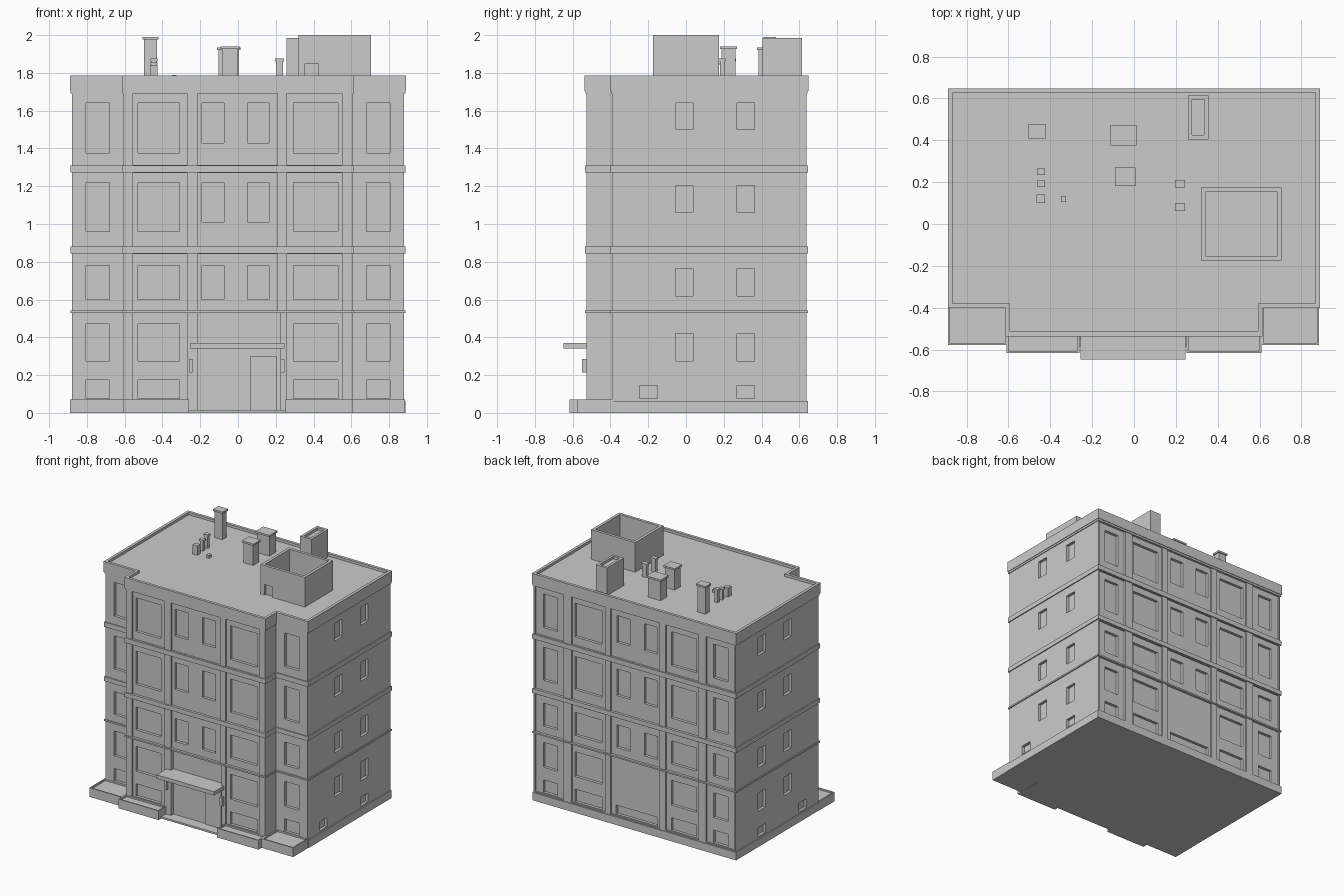
import bpy, bmesh

if "Cube" in bpy.data.objects:
    bpy.data.objects.remove(bpy.data.objects["Cube"])


def finish(name, bm):
    bmesh.ops.recalc_face_normals(bm, faces=bm.faces)
    me = bpy.data.meshes.new(name)
    bm.to_mesh(me)
    bm.free()
    ob = bpy.data.objects.new(name, me)
    bpy.context.collection.objects.link(ob)
    return ob


def add_prism(bm, pts, z0, z1):
    low = [bm.verts.new((x, y, z0)) for x, y in pts]
    high = [bm.verts.new((x, y, z1)) for x, y in pts]
    n = len(pts)
    bm.faces.new(low[::-1])
    top = bm.faces.new(high)
    for i in range(n):
        j = (i + 1) % n
        bm.faces.new((low[i], low[j], high[j], high[i]))
    return top


def rect(x0, x1, y0, y1):
    return [(x0, y0), (x1, y0), (x1, y1), (x0, y1)]


def prism(name, pts, z0, z1, rim=0, depth=0):
    """Extruded outline; an optional rim leaves the top hollowed out."""
    bm = bmesh.new()
    top = add_prism(bm, pts, z0, z1)
    if rim:
        bm.normal_update()
        bmesh.ops.inset_region(bm, faces=[top], thickness=rim, use_even_offset=True)
        inner = list(top.verts)
        ring = bmesh.ops.extrude_face_region(bm, geom=[top])
        bmesh.ops.translate(bm, vec=(0, 0, -depth),
                            verts=[v for v in ring["geom"] if isinstance(v, bmesh.types.BMVert)])
        if top.is_valid:
            bmesh.ops.delete(bm, geom=[top], context="FACES_ONLY")
    return finish(name, bm)


def box(name, x0, x1, y0, y1, z0, z1, **kw):
    return prism(name, rect(x0, x1, y0, y1), z0, z1, **kw)


def cut(target, boxes):
    bm = bmesh.new()
    for x0, x1, y0, y1, z0, z1 in boxes:
        add_prism(bm, rect(x0, x1, y0, y1), z0, z1)
    cutter = finish("cutter", bm)
    cutter.hide_render = True
    mod = target.modifiers.new("cut", "BOOLEAN")
    mod.operation, mod.solver, mod.object = "DIFFERENCE", "EXACT", cutter
    bpy.context.view_layer.objects.active = target
    bpy.ops.object.modifier_apply(modifier=mod.name)
    bpy.data.objects.remove(cutter)


W, BACK, WING, FRONT, MID = 0.88, 0.638, -0.392, -0.527, 0.605


def footprint(d):
    w, m, b, s, f = W + d, MID + d, BACK + d, WING - d, FRONT - d
    return [(-w, b), (-w, s), (-m, s), (-m, f), (m, f), (m, s), (w, s), (w, b)]


# main walls
walls = prism("walls", footprint(0), 0, 1.72)
P, G = 0.012, 0.034          # panel and window depth


def front(x0, x1, z0, z1, d, y=FRONT):
    return (x0, x1, y - 0.1, y + d, z0, z1)


def back(x0, x1, z0, z1, d):
    return (x0, x1, BACK - d, BACK + 0.1, z0, z1)


# recessed panels between pilasters and bands
panels = []
for z0, z1 in [(0.07, 0.53), (0.54, 0.84), (0.88, 1.27), (1.312, 1.69)]:
    for a, b in [(-0.555, -0.27), (0.26, 0.55)]:
        panels += [front(a, b, z0, z1, P), back(a, b, z0, z1, P)]
    for a, b in [(-0.87, -0.62), (0.62, 0.87)]:
        panels.append(back(a, b, z0, z1, P))
    panels.append(back(-0.215, 0.21, z0, z1, P))
    if z0 > 0.1:
        panels.append(front(-0.215, 0.21, z0, z1, P))
panels.append(front(-0.215, 0.225, 0.012, 0.53, 0.03))
cut(walls, panels)

# windows: outer bays, wide bays, centre pairs
windows = []
floors = [(0.075, 0.175, None), (0.275, 0.47, None), (0.60, 0.78, 0.60),
          (0.96, 1.22, 1.01), (1.375, 1.64, 1.43)]
for z0, z1, zc in floors:
    for a, b in [(-0.805, -0.68), (0.68, 0.805)]:
        windows += [front(a, b, z0, z1, 0.022, WING), back(a, b, z0, z1, G)]
    for a, b in [(-0.53, -0.31), (0.295, 0.53)]:
        windows += [front(a, b, z0, z1, G), back(a, b, z0, z1, G)]
    if zc:
        for a, b in [(-0.19, -0.075), (0.05, 0.165)]:
            windows += [front(a, b, zc, z1, G), back(a, b, zc, z1, G)]
windows.append(back(-0.19, 0.17, 0.075, 0.145, G))
# side windows
for s in (-1, 1):
    xa, xb = sorted((s * (W - 0.022), s * (W + 0.1)))
    for z0, z1 in [(0.275, 0.42), (0.62, 0.765), (1.06, 1.205), (1.50, 1.64)]:
        for y0 in (-0.055, 0.27):
            windows.append((xa, xb, y0, y0 + 0.093, z0, z1))
    for y0 in (-0.245, 0.27):
        windows.append((xa, xb, y0, y0 + 0.093, 0.075, 0.145))
cut(walls, windows)

# floor bands, cornice with parapet, base course
for i, (z0, z1) in enumerate([(0.53, 0.542), (0.845, 0.88), (1.272, 1.31)]):
    prism(f"floor_band_{i}", footprint(0.008), z0, z1)
prism("cornice_lip", footprint(0.006), 1.69, 1.705)
prism("roof_parapet", footprint(0.010), 1.705, 1.787, rim=0.022, depth=0.02)
box("base_course", -0.888, 0.888, WING, 0.645, 0, 0.062)

# front planters, entrance step, canopy, door, lamps
for x0, x1, y0, y1 in [(-0.89, -0.605, -0.578, -0.385), (0.61, 0.885, -0.578, -0.385),
                       (-0.61, -0.26, -0.617, -0.52), (0.25, 0.61, -0.617, -0.52)]:
    box("planter", x0, x1, y0, y1, 0, 0.072, rim=0.01, depth=0.012)
box("entrance_step", -0.26, 0.25, -0.585, -0.49, 0, 0.014)
box("canopy", -0.255, 0.245, -0.648, -0.49, 0.34, 0.37)
box("door_leaf", 0.065, 0.205, -0.505, -0.49, 0.01, 0.30)
for x in (-0.25, 0.235):
    box("wall_lamp", x - 0.01, x + 0.01, -0.55, -0.52, 0.215, 0.285)

# rooftop stair enclosure, open on top, with a small doorway
R = 1.76
shed = box("roof_enclosure", 0.32, 0.705, -0.175, 0.175, R, 2.0, rim=0.022, depth=0.2)
cut(shed, [(0.355, 0.425, -0.3, -0.16, 1.70, 1.85)])
box("vent_shaft", 0.258, 0.355, 0.405, 0.615, R, 1.985, rim=0.02, depth=0.02)

# chimneys and pipes with caps
stacks = [(-0.463, 0.443, 0.068, 0.052, 1.99), (-0.05, 0.425, 0.108, 0.082, 1.935),
          (-0.042, 0.225, 0.084, 0.072, 1.94), (-0.445, 0.25, 0.028, 0.022, 1.875),
          (-0.445, 0.193, 0.028, 0.022, 1.855), (0.22, 0.192, 0.038, 0.026, 1.875),
          (0.22, 0.08, 0.038, 0.026, 1.875)]
for x, y, w, d, top in stacks:
    c = 0.008 if w > 0.05 else 0.005
    box("chimney", x - w / 2, x + w / 2, y - d / 2, y + d / 2, R, top - 0.01)
    box("chimney_cap", x - w / 2 - c, x + w / 2 + c, y - d / 2 - c, y + d / 2 + c,
        top - 0.014, top)
box("vent_box", -0.465, -0.425, 0.1, 0.14, R, 1.84)
box("low_vent", -0.35, -0.325, 0.105, 0.135, R, 1.79)
